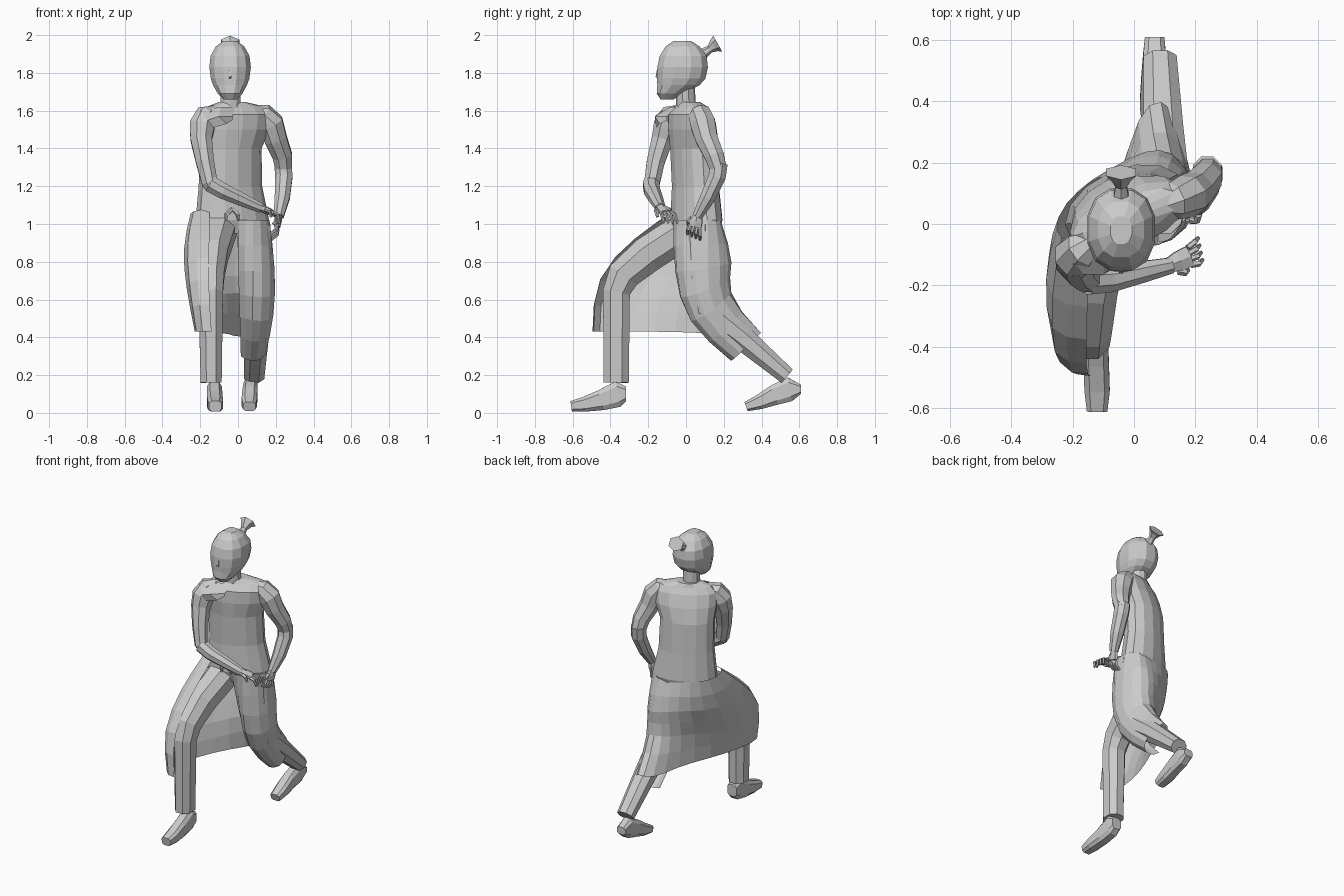
import bpy, bmesh
from math import sin, cos, pi, radians
from mathutils import Vector as V


def make(name, rings, closed=True, cap=True):
    """Skin a list of equal-length point rings into one object."""
    bm = bmesh.new()
    vs = [[bm.verts.new(p) for p in r] for r in rings]
    n = len(vs[0])
    for a, b in zip(vs, vs[1:]):
        for i in range(n if closed else n - 1):
            j = (i + 1) % n
            bm.faces.new((a[i], a[j], b[j], b[i]))
    if cap and closed:
        bm.faces.new(vs[0][::-1])
        bm.faces.new(vs[-1])
    bmesh.ops.recalc_face_normals(bm, faces=bm.faces[:])
    me = bpy.data.meshes.new(name)
    bm.to_mesh(me)
    bm.free()
    ob = bpy.data.objects.new(name, me)
    bpy.context.collection.objects.link(ob)
    return ob


def oval(n, e):
    """Unit superellipse outline; e below 1 makes it boxier."""
    f = lambda c: abs(c) ** e * (1 if c > 0 else -1)
    return [(f(cos(a)) * 1.03, f(sin(a)) * 1.03) for a in [2 * pi * (k + .5) / n for k in range(n)]]


def stack(name, rings, n=12, turn=0, e=1):
    """Horizontal ovals (x, y, z, half width, half depth)."""
    c, s = cos(radians(turn)), sin(radians(turn))
    return make(name, [[(x + u * w * c - v * d * s, y + u * w * s + v * d * c, z)
                        for u, v in oval(n, e)] for x, y, z, w, d in rings])


def tube(name, pts, n=8, side=(1, 0, 0), e=1):
    """Limb along points (x, y, z, half width along side[, half height])."""
    P = [V(p[:3]) for p in pts]
    out = []
    for i, p in enumerate(pts):
        t = V((0, 0, 0))
        if i:
            t += (P[i] - P[i - 1]).normalized()
        if i < len(P) - 1:
            t += (P[i + 1] - P[i]).normalized()
        t.normalize()
        s = V(side)
        s = (s - t * s.dot(t)).normalized()
        u = t.cross(s)
        out.append([P[i] + s * p[3] * a + u * p[-1] * b for a, b in oval(n, e)])
    return make(name, out)


def hand(name, wrist, palm, spread, curl):
    """Palm, four curled fingers and a thumb."""
    w, p, s, c = V(wrist), V(palm), V(spread), V(curl)
    tube(name + "_palm", [(*w, .026, .02), (*w.lerp(p, .5), .036, .02), (*p, .038, .016)], 6, s)
    d = (p - w).normalized()
    for i in range(4):
        b = p + s * (i - 1.5) * .019
        m = b + d * .03 + s * (i - 1.5) * .005
        tube(f"{name}_finger_{i}", [(*b, .010), (*m, .010), (*(m + c), .007)], 5, s)
    b = w.lerp(p, .4) - s * .03
    m = b + d * .025 - s * .015
    tube(name + "_thumb", [(*b, .012), (*m, .011), (*(m + c * .7), .008)], 5, s)


# head, nose, neck and tied hair
stack("head", [(-.042, -.10, 1.66, .035, .035), (-.042, -.085, 1.69, .065, .07),
               (-.042, -.04, 1.735, .09, .112), (-.042, -.025, 1.77, .102, .128),
               (-.042, -.018, 1.83, .11, .134), (-.042, -.015, 1.89, .103, .124),
               (-.042, -.018, 1.94, .075, .09), (-.042, -.02, 1.97, .035, .045)], 12, 0, .85)
tube("nose", [(-.042, -.150, 1.82, .005), (-.042, -.155, 1.78, .009), (-.042, -.145, 1.77, .007)], 4)
stack("neck", [(-.035, .015, 1.58, .075, .06), (-.04, .0, 1.63, .055, .05), (-.04, -.005, 1.74, .055, .05)], 10)
tube("hair_tie", [(-.042, .08, 1.895, .03), (-.042, .125, 1.925, .02),
                  (-.042, .15, 1.945, .035), (-.042, .168, 1.955, .055, .047)], 6)

# coat body, turned so that the right shoulder leads
stack("coat_body", [(-.03, .055, .95, .17, .10), (-.03, .055, 1.02, .2, .12), (-.04, .05, 1.2, .172, .11),
                    (-.04, .04, 1.4, .168, .11), (-.02, .03, 1.5, .195, .105),
                    (-.01, .02, 1.58, .20, .09), (-.01, .025, 1.62, .165, .062),
                    (-.03, .018, 1.645, .075, .052)], 14, 24)

# coat skirt: columns from the open front edge, round the back, to the left leg
cols = [
    ((-.15, -.05, 1.08), (-.15, -.27, .935), (-.16, -.49, .72), (-.14, -.495, .43)),
    ((-.25, -.06, 1.07), (-.295, -.25, .92), (-.285, -.49, .72), (-.24, -.49, .43)),
    ((-.26, .02, 1.04), (-.31, -.1, .82), (-.275, -.27, .6), (-.225, -.28, .43)),
    ((-.18, .12, 1.02), (-.2, .11, .81), (-.17, -.04, .62), (-.15, -.05, .43)),
    ((-.08, .17, 1.02), (-.07, .21, .82), (-.05, .13, .64), (-.04, .15, .42)),
    ((.03, .18, 1.02), (.05, .27, .78), (.02, .20, .66), (.01, .36, .39)),
    ((.11, .19, 1.02), (.13, .27, .77), (.13, .20, .66), (.09, .425, .45)),
    ((.18, .13, 1.02), (.22, .12, .75), (.215, .12, .55), (.16, .32, .35)),
    ((.16, -.02, 1.02), (.19, -.04, .75), (.18, .01, .46), (.14, .25, .28)),
    ((.08, -.08, 1.02), (.07, -.09, .75), (.07, -.03, .48), (.06, .23, .27)),
    ((.0, -.07, 1.02), (.0, .0, .75), (.01, .07, .5), (.015, .26, .30)),
]
skirt = make("coat_skirt", cols, closed=False)
m = skirt.modifiers.new("folds", 'SUBSURF')
m.levels = m.render_levels = 1
m.boundary_smooth = 'PRESERVE_CORNERS'

# lapel flap on the right breast and waist knot
make("lapel", [[(-.2, -.13, 1.6), (-.16, -.165, 1.55), (-.13, -.155, 1.51)],
               [(-.09, -.08, 1.62), (-.1, -.165, 1.57), (-.06, -.14, 1.53)],
               [(-.01, -.05, 1.62), (-.03, -.10, 1.57), (-.03, -.10, 1.55)]], closed=False)
for k in (-1, 1):
    tube("waist_knot", [(-.03, -.085, 1.08, .01), (-.03 + k * .03, -.092, 1.05, .011),
                        (-.03 + k * .035, -.085, 1.02, .008)], 5)

# trousers
tube("right_trouser", [(-.10, .03, .99, .10), (-.135, -.2, .84, .085, .10), (-.145, -.33, .73, .075, .09),
                       (-.145, -.368, .64, .068, .075), (-.142, -.37, .16, .058, .07)], 8, e=.9)
tube("left_trouser", [(.08, .06, .99, .095), (.1, .07, .72, .09), (.1, .1, .55, .085),
                      (.095, .3, .395, .068), (.085, .535, .195, .056, .048)], 8, e=.9)

# feet
tube("right_foot", [(-.125, -.318, .10, .035, .04), (-.125, -.36, .10, .04, .07), (-.123, -.45, .067, .042, .055),
                    (-.12, -.54, .045, .042, .04), (-.12, -.608, .035, .034, .028)], 8, e=.6)
tube("left_foot", [(.067, .608, .125, .032, .025), (.067, .55, .125, .038, .065), (.063, .47, .095, .04, .055),
                   (.06, .39, .058, .042, .04), (.06, .318, .033, .034, .026)], 8, e=.6)

# right arm across the waist
tube("right_upper_arm", [(-.12, -.05, 1.6, .03), (-.165, -.08, 1.575, .06), (-.19, -.105, 1.52, .07),
                         (-.195, -.125, 1.45, .06), (-.175, -.16, 1.33, .05), (-.15, -.18, 1.22, .044),
                         (-.135, -.18, 1.185, .035)], 8)
tube("right_forearm", [(-.15, -.185, 1.215, .046), (-.08, -.18, 1.175, .044), (.03, -.155, 1.125, .036),
                       (.12, -.135, 1.085, .027)], 8, (0, 1, 0))
hand("right_hand", (.11, -.137, 1.09), (.18, -.105, 1.06), (-.2, .98, 0), (.01, .012, -.045))

# left arm bent back
tube("left_upper_arm", [(.08, .06, 1.6, .03), (.13, .075, 1.58, .06), (.175, .09, 1.53, .07),
                        (.2, .11, 1.45, .062), (.235, .15, 1.36, .054), (.243, .175, 1.28, .045)], 8)
tube("left_forearm", [(.238, .175, 1.32, .048), (.243, .165, 1.25, .048), (.234, .115, 1.14, .042),
                      (.215, .06, 1.04, .028)], 8)
hand("left_hand", (.215, .062, 1.045), (.208, .048, .985), (.1, .9, -.4), (-.03, .0, -.025))
